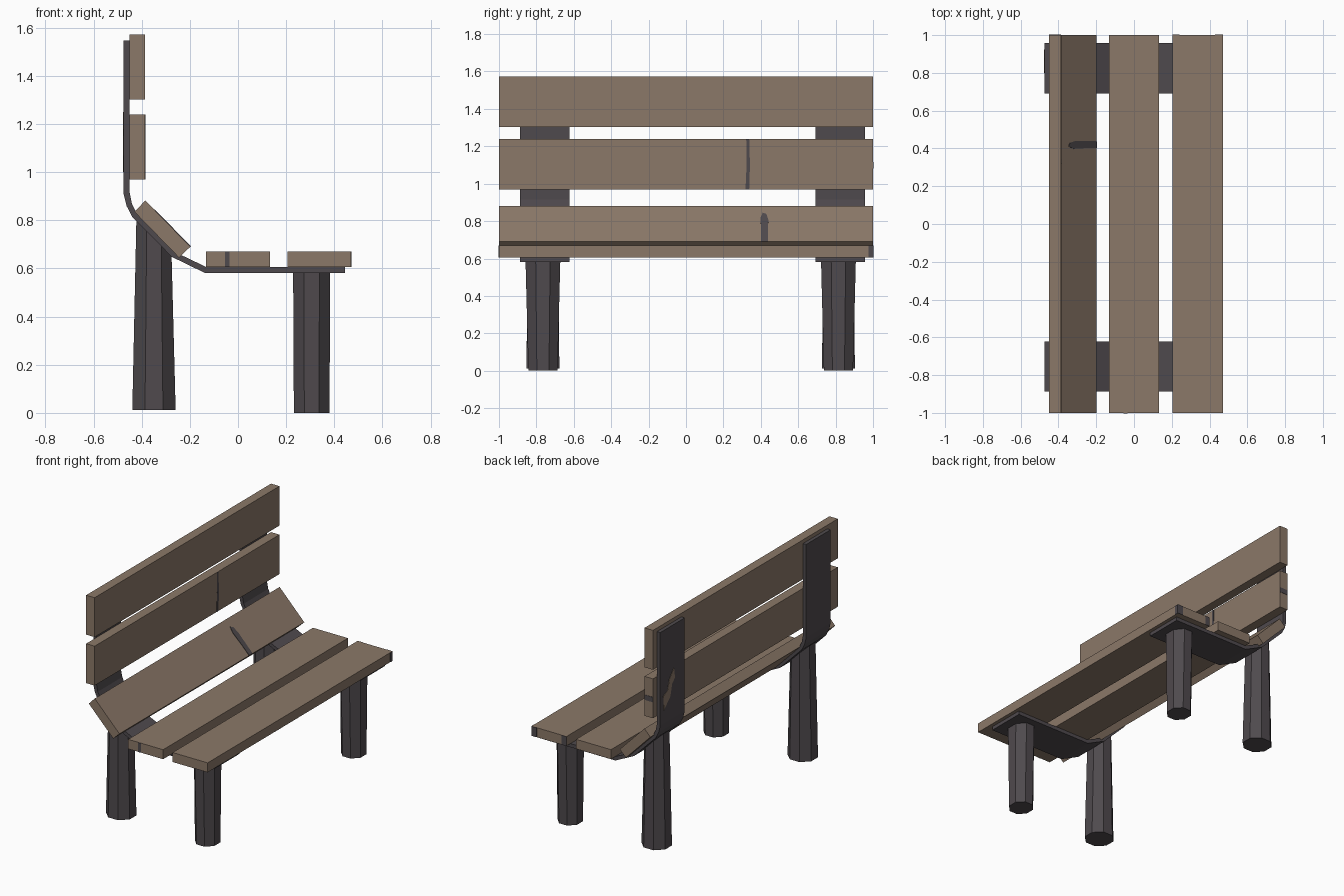
import bpy, bmesh, math
from mathutils import Vector

if "Cube" in bpy.data.objects:
    bpy.data.objects.remove(bpy.data.objects["Cube"])


def material(name, rgb):
    m = bpy.data.materials.new(name)
    m.diffuse_color = (*rgb, 1)
    m.use_nodes = True
    m.node_tree.nodes["Principled BSDF"].inputs["Base Color"].default_value = m.diffuse_color
    return m


WOOD = material("weathered brown wood", (0.26, 0.19, 0.14))
METAL = material("dark grey iron", (0.078, 0.068, 0.075))


def finish(name, bm, mat):
    bmesh.ops.recalc_face_normals(bm, faces=bm.faces[:])
    me = bpy.data.meshes.new(name)
    bm.to_mesh(me)
    bm.free()
    me.materials.append(mat)
    ob = bpy.data.objects.new(name, me)
    bpy.context.collection.objects.link(ob)
    return ob


def prism(name, points, offset, mat):
    """Extrude a flat 3D outline along an offset."""
    bm = bmesh.new()
    face = bm.faces.new([bm.verts.new(p) for p in points])
    new = bmesh.ops.extrude_face_region(bm, geom=[face])["geom"]
    bmesh.ops.translate(bm, vec=Vector(offset),
                        verts=[v for v in new if isinstance(v, bmesh.types.BMVert)])
    return finish(name, bm, mat)


def plank(name, section):
    prism(name, [(x, -1, z) for x, z in section], (0, 2, 0), WOOD)


def rect(x0, x1, z0, z1):
    return [(x0, z0), (x1, z0), (x1, z1), (x0, z1)]


# Planks
plank("front_seat_plank", rect(0.205, 0.47, 0.605, 0.67))
plank("middle_seat_plank", rect(-0.132, 0.133, 0.605, 0.67))
plank("tilted_seat_plank", [(-0.43, 0.835), (-0.385, 0.882), (-0.198, 0.69), (-0.245, 0.645)])
plank("lower_back_plank", rect(-0.45, -0.386, 0.97, 1.24))
plank("upper_back_plank", rect(-0.45, -0.386, 1.302, 1.572))

# Bent iron straps: one closed profile, outer line then inner line
STRAP = [(-0.475, 1.547), (-0.475, 0.91), (-0.463, 0.86), (-0.44, 0.815),
         (-0.275, 0.648), (-0.135, 0.58), (0.445, 0.58),
         (0.445, 0.605), (-0.13, 0.605), (-0.262, 0.668),
         (-0.422, 0.83), (-0.441, 0.87), (-0.45, 0.915), (-0.45, 1.547)]


def leg(name, cx, cy, r0, r1x, r1y, z0, top):
    """Octagonal leg with flat sides facing the axes; top(x) gives its upper height."""
    bm = bmesh.new()
    k = 1 / math.cos(math.pi / 8)
    ring0, ring1 = [], []
    for i in range(8):
        a = math.pi / 8 + i * math.pi / 4
        c, s = k * math.cos(a), k * math.sin(a)
        ring0.append(bm.verts.new((cx + r0[0] * c, cy + r0[1] * s, z0)))
        x = cx + r1x * c
        ring1.append(bm.verts.new((x, cy + r1y * s, top(x))))
    bm.faces.new(ring0)
    bm.faces.new(ring1)
    for i in range(8):
        j = (i + 1) % 8
        bm.faces.new((ring0[i], ring0[j], ring1[j], ring1[i]))
    finish(name, bm, METAL)


# Supports on both sides
for side, y0, y1, cy in (("left", -0.887, -0.622, -0.765), ("right", 0.692, 0.957, 0.815)):
    prism(side + "_strap", [(x, y0, z) for x, z in STRAP], (0, y1 - y0, 0), METAL)
    leg(side + "_front_leg", 0.306, cy, (0.074, 0.078), 0.077, 0.093, 0.0, lambda x: 0.59)
    leg(side + "_back_leg", -0.349, cy, (0.09, 0.088), 0.073, 0.08, 0.012,
        lambda x: 0.805 - (x + 0.422) * 1.0)

# Thin plates for worn marks
T = 0.002
prism("back_plank_crack", [(-0.386, y, z) for y, z in
      ((0.318, 0.97), (0.338, 0.97), (0.342, 1.1), (0.338, 1.24), (0.322, 1.24), (0.324, 1.1))],
      (T, 0, 0), METAL)

# Crack on the tilted plank: (y, fraction from lower edge to upper edge)
low, high = Vector((-0.198, 0, 0.69)), Vector((-0.385, 0, 0.882))


def on_tilt(y, f):
    p = low.lerp(high, f)
    return (p.x, y, p.z)


prism("tilted_plank_crack", [on_tilt(y, f) for y, f in
      ((0.402, 0), (0.438, 0), (0.44, 0.6), (0.43, 0.76), (0.41, 0.8), (0.398, 0.65), (0.402, 0.3))],
      (T, 0, T), METAL)

# Marks on plank ends
prism("middle_plank_end_mark", [(x, -1, z) for x, z in rect(-0.055, -0.035, 0.605, 0.67)],
      (0, -T, 0), METAL)
prism("back_plank_end_mark", [(x, 1, z) for x, z in rect(-0.45, -0.386, 1.08, 1.115)],
      (0, T, 0), METAL)
prism("front_plank_corner_mark", [(x, 1, z) for x, z in rect(0.43, 0.47, 0.605, 0.67)],
      (0, T, 0), METAL)
prism("front_plank_inner_mark", [(x, 1, z) for x, z in rect(0.205, 0.24, 0.605, 0.67)],
      (0, T, 0), METAL)
prism("front_plank_face_mark", [(0.47, y, z) for y, z in rect(0.975, 1, 0.605, 0.67)],
      (T, 0, 0), METAL)

# Bare brown patch on the back of the right strap
prism("strap_patch", [(-0.475, y, z) for y, z in
      ((0.92, 1.0), (0.85, 1.07), (0.83, 1.15), (0.8, 1.18), (0.81, 1.25),
       (0.86, 1.19), (0.88, 1.12), (0.925, 1.1))], (-T, 0, 0), WOOD)
